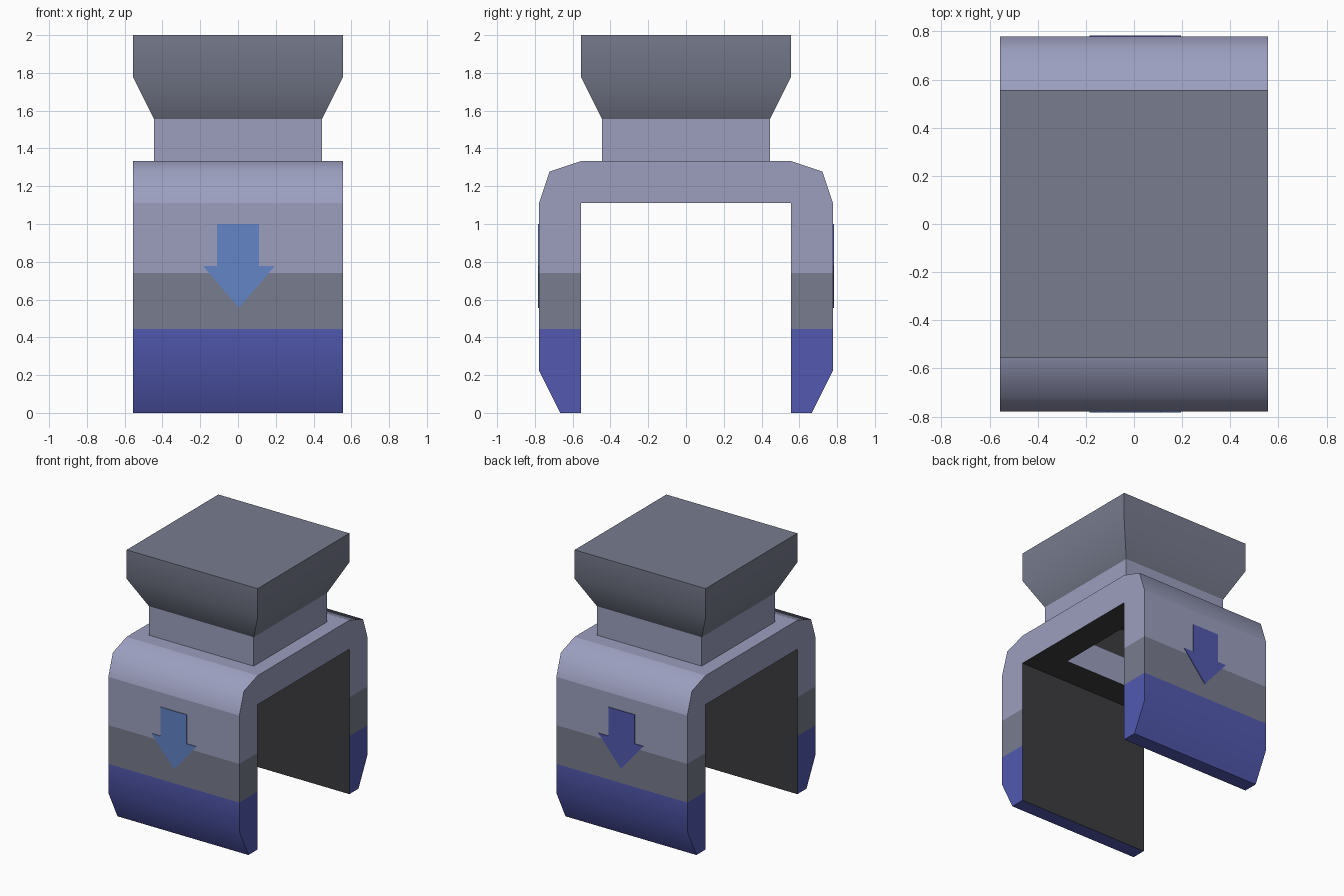
import bpy, bmesh
from mathutils import Vector

if "Cube" in bpy.data.objects:
    bpy.data.objects.remove(bpy.data.objects["Cube"])

U = 1 / 9  # the design grid


def mat(name, hexcode):
    def lin(i):
        c = int(hexcode[i:i + 2], 16) / 255
        return c / 12.92 if c <= 0.04045 else ((c + 0.055) / 1.055) ** 2.4
    m = bpy.data.materials.new(name)
    m.diffuse_color = (lin(0), lin(2), lin(4), 1)
    m.use_nodes = True
    m.node_tree.nodes["Principled BSDF"].inputs["Base Color"].default_value = m.diffuse_color
    return m


LILAC, SLATE, INDIGO, BLUE, DARK = range(5)
MATS = [mat("lilac", "9c9fbf"), mat("slate", "787c8e"), mat("indigo", "5259b0"),
        mat("arrow blue", "6285c6"), mat("charcoal", "3c3c3f")]


def finish(name, bm, smooth_z=()):
    """Smooth shading only across level creases at the given heights."""
    for f in bm.faces:
        f.smooth = True
    for e in bm.edges:
        e.smooth = any(all(abs(v.co.z - z) < 1e-3 for v in e.verts) for z in smooth_z)
    me = bpy.data.meshes.new(name)
    bm.to_mesh(me)
    bm.free()
    for m in MATS:
        me.materials.append(m)
    ob = bpy.data.objects.new(name, me)
    bpy.context.collection.objects.link(ob)


def loft(rings, colours, flip=False, skip_y=None):
    """Stack square rings (half width, z) in grid units, capped at the last ring."""
    bm = bmesh.new()
    loops = [[bm.verts.new((sx * w * U, sy * w * U, z * U))
              for sx, sy in ((-1, -1), (1, -1), (1, 1), (-1, 1))] for w, z in rings]
    for k, (a, b) in enumerate(zip(loops, loops[1:])):
        for i in range(4):
            if k == skip_y and i % 2 == 0:
                continue
            j = (i + 1) % 4
            bm.faces.new((a[i], a[j], b[j], b[i])).material_index = colours[k]
    bm.faces.new(loops[-1]).material_index = colours[-1]
    if flip:
        bmesh.ops.reverse_faces(bm, faces=bm.faces[:])
    return bm


def prism(points, direction):
    """Closed solid from a flat outline pushed along a direction."""
    bm = bmesh.new()
    a = [bm.verts.new(p) for p in points]
    b = [bm.verts.new(Vector(p) + Vector(direction)) for p in points]
    bm.faces.new(a)
    bm.faces.new(b[::-1])
    for i in range(len(a)):
        j = (i + 1) % len(a)
        bm.faces.new((a[i], b[i], b[j], a[j]))
    bmesh.ops.recalc_face_normals(bm, faces=bm.faces[:])
    return bm


# Bridge, neck and flared cap
finish("bridge_and_cap",
       loft([(5, 10), (5, 12), (4, 12), (4, 14), (5, 16), (5, 18)],
            [LILAC, LILAC, LILAC, SLATE, SLATE, SLATE], skip_y=0), (16 * U,))

# Underside of the bridge with its square socket
finish("socket", loft([(5, 10), (3, 10), (3, 12), (3, 14)],
                      [DARK, LILAC, DARK, DARK], flip=True))

LEG = [(6, 0), (7, 2), (7, 10), (6.5, 11.5), (5, 12), (5, 0)]
ARROW = [(-1, 9), (1, 9), (1, 7), (1.75, 7), (0.05, 5), (-1.67, 7), (-1, 7)]

for s, side, arrow_colour in ((-1, "front", BLUE), (1, "back", INDIGO)):
    # Banded leg with a dark inner wall
    bm = prism([(-5 * U, s * y * U, z * U) for y, z in LEG], (10 * U, 0, 0))
    for z in (4 * U, 0.741, 10 * U):
        bmesh.ops.bisect_plane(bm, geom=bm.verts[:] + bm.edges[:] + bm.faces[:],
                               plane_co=(0, 0, z), plane_no=(0, 0, 1))
    hidden = []
    for f in bm.faces:
        z = f.calc_center_median().z
        f.material_index = INDIGO if z < 4 * U else SLATE if z < 0.741 else LILAC
        if f.normal.y * s < -0.9:
            f.material_index = DARK
            if z > 10 * U:
                hidden.append(f)
    bmesh.ops.delete(bm, geom=hidden, context='FACES')
    finish(side + "_leg", bm, (2 * U, 11.5 * U))

    # Thin arrow plate
    bm = prism([(x * U, s * 7 * U, z * U) for x, z in ARROW], (0, s * 0.005, 0))
    for f in bm.faces:
        f.material_index = arrow_colour
    finish(side + "_arrow", bm)
